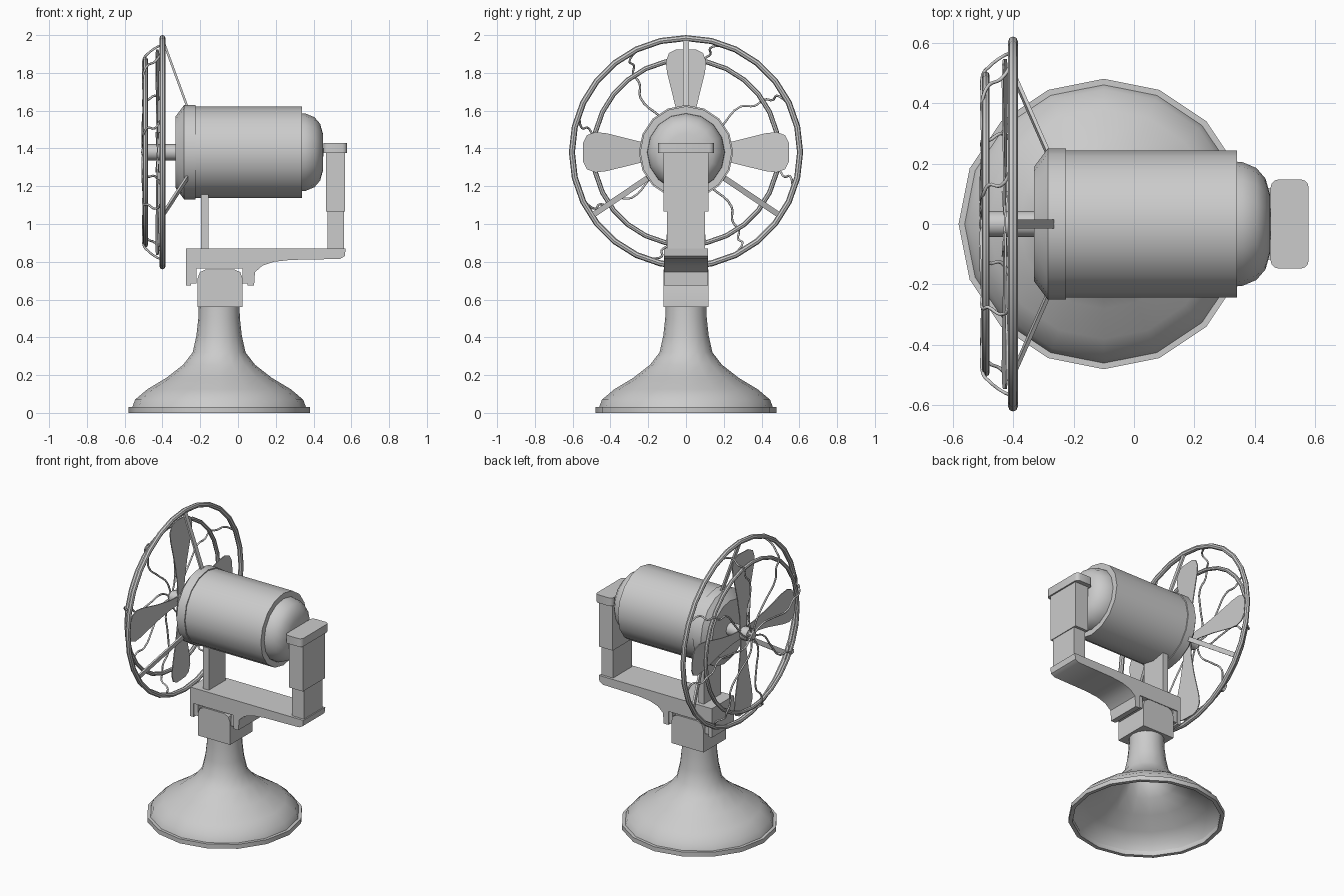
import bpy, bmesh
from math import pi, sin, cos, radians
from mathutils import Vector, Matrix

if "Cube" in bpy.data.objects:
    bpy.data.objects.remove(bpy.data.objects["Cube"])

AXIS_Z = 1.38          # height of the motor axis
BASE_X = -0.1          # centre of the pedestal


def finish(name, bm, smooth=None):
    bmesh.ops.remove_doubles(bm, verts=bm.verts, dist=1e-5)
    bmesh.ops.recalc_face_normals(bm, faces=bm.faces)
    me = bpy.data.meshes.new(name)
    bm.to_mesh(me)
    bm.free()
    ob = bpy.data.objects.new(name, me)
    bpy.context.collection.objects.link(ob)
    if smooth:
        bpy.ops.object.select_all(action='DESELECT')
        ob.select_set(True)
        bpy.context.view_layer.objects.active = ob
        bpy.ops.object.shade_smooth_by_angle(angle=radians(smooth))
    return ob


def lathe(name, profile, steps=16, along_x=False):
    """Profile is (radius, height); along_x turns it about the motor axis."""
    bm = bmesh.new()
    vs = [bm.verts.new((r, 0, h)) for r, h in profile]
    es = [bm.edges.new(p) for p in zip(vs, vs[1:])]
    bmesh.ops.spin(bm, geom=vs + es, cent=(0, 0, 0), axis=(0, 0, 1),
                   angle=2 * pi, steps=steps)
    if along_x:
        m = Matrix.Translation((0, 0, AXIS_Z)) @ Matrix.Rotation(pi / 2, 4, 'Y')
    else:
        m = Matrix.Translation((BASE_X, 0, 0))
    bmesh.ops.transform(bm, matrix=m, verts=bm.verts)
    return finish(name, bm, 35)


def prism(name, pts, half_depth):
    """Extrude an (x, z) outline along y."""
    bm = bmesh.new()
    f = bm.faces.new([bm.verts.new((x, -half_depth, z)) for x, z in pts])
    ext = bmesh.ops.extrude_face_region(bm, geom=[f])
    vs = [v for v in ext['geom'] if isinstance(v, bmesh.types.BMVert)]
    bmesh.ops.translate(bm, vec=(0, 2 * half_depth, 0), verts=vs)
    return finish(name, bm, 35)


def box(name, x0, x1, half_y, z0, z1, round_r=0):
    bm = bmesh.new()
    bmesh.ops.create_cube(bm, size=1)
    bmesh.ops.scale(bm, vec=(x1 - x0, 2 * half_y, z1 - z0), verts=bm.verts)
    bmesh.ops.translate(bm, vec=((x0 + x1) / 2, 0, (z0 + z1) / 2), verts=bm.verts)
    if round_r:
        es = [e for e in bm.edges
              if abs(e.verts[0].co.z - e.verts[1].co.z) > 1e-4]
        bmesh.ops.bevel(bm, geom=es, offset=round_r, segments=3,
                        profile=0.5, affect='EDGES')
    return finish(name, bm, 35)


def polar(x, r, deg):
    a = radians(deg)
    return Vector((x, r * cos(a), AXIS_Z + r * sin(a)))


def torus(name, x, major, minor, steps, sides=8):
    prof = [(major + minor * cos(2 * pi * i / sides),
             x + minor * sin(2 * pi * i / sides)) for i in range(sides)]
    return lathe(name, prof + prof[:1], steps, True)


# Pedestal: hollow trumpet-shaped base with a thin foot rim
lathe("pedestal_base", [(0.455, 0.03), (0.455, 0), (0.48, 0), (0.48, 0.03),
                        (0.46, 0.03), (0.445, 0.07), (0.38, 0.125), (0.28, 0.185),
                        (0.19, 0.255), (0.14, 0.32), (0.12, 0.41), (0.11, 0.5),
                        (0.108, 0.57)])

# Neck block with rounded upper corners
prism("neck_block", [(-0.215, 0.56), (0.025, 0.56), (0.025, 0.71), (0.012, 0.745),
                     (-0.02, 0.76), (-0.17, 0.76), (-0.202, 0.745),
                     (-0.215, 0.71)], 0.12)

# Cradle arm: flat plate, deep hub and a slot for the neck
prism("cradle_arm", [(-0.275, 0.87), (0.57, 0.87), (0.565, 0.83), (0.54, 0.815),
                     (0.28, 0.81), (0.19, 0.80), (0.13, 0.78), (0.09, 0.745),
                     (0.085, 0.674), (0.05, 0.674), (0.05, 0.765), (-0.25, 0.765),
                     (-0.25, 0.674), (-0.275, 0.674)], 0.117)

# Clips hanging either side of the neck
for name, x in (("neck_clip_left", -0.25), ("neck_clip_right", 0.025)):
    box(name, x, x + 0.03, 0.11, 0.685, 0.77)

# Posts carrying the motor
box("front_post", -0.197, -0.155, 0.09, 0.86, 1.17)
box("rear_post_lower", 0.475, 0.562, 0.1, 0.86, 1.08)
box("rear_post_upper", 0.465, 0.567, 0.118, 1.065, 1.38)
box("rear_post_cap", 0.452, 0.577, 0.147, 1.375, 1.43, 0.025)

# Motor housing, domed rear, shaft and hub
lathe("motor_housing", [(0, -0.33), (0.19, -0.33), (0.25, -0.285), (0.25, -0.225),
                        (0.243, -0.225), (0.243, 0.34), (0, 0.34)], 16, True)
lathe("motor_dome", [(0.207, 0.33), (0.204, 0.36), (0.185, 0.405), (0.15, 0.435),
                     (0.1, 0.449), (0, 0.452)], 16, True)
lathe("shaft", [(0.043, -0.32), (0.043, -0.48), (0, -0.48)], 12, True)
lathe("guard_boss", [(0, -0.513), (0.025, -0.508), (0.04, -0.49),
                     (0.035, -0.475), (0, -0.47)], 12, True)

# Guard rings
torus("guard_outer_ring", -0.4, 0.604, 0.016, 28)
torus("guard_inner_ring", -0.49, 0.491, 0.013, 28)

# Fan blades: four slightly pitched paddles
half = [(0.03, 0.03), (0.12, 0.035), (0.25, 0.058), (0.42, 0.1),
        (0.48, 0.107), (0.525, 0.09), (0.545, 0.05)]
outline = half + [(r, -w) for r, w in reversed(half)]
for i in range(4):
    bm = bmesh.new()
    bm.faces.new([bm.verts.new((-0.43 + 0.07 * w, w, r)) for r, w in outline])
    ext = bmesh.ops.extrude_face_region(bm, geom=bm.faces[:])
    bmesh.ops.translate(bm, vec=(0.006, 0, 0), verts=[
        v for v in ext['geom'] if isinstance(v, bmesh.types.BMVert)])
    m = Matrix.Translation((0, 0, AXIS_Z)) @ Matrix.Rotation(i * pi / 2, 4, 'X')
    bmesh.ops.transform(bm, matrix=m, verts=bm.verts)
    finish(f"fan_blade_{i + 1}", bm)

# Flat struts from the motor flange to the outer ring
for i, deg in enumerate((90, 214, 326)):
    a, b = polar(-0.27, 0.245, deg), polar(-0.4, 0.6, deg)
    side = Vector((0, -sin(radians(deg)), cos(radians(deg)))) * 0.015
    thick = (b - a).cross(side).normalized() * 0.006
    bm = bmesh.new()
    bmesh.ops.create_cube(bm, size=2)
    for v in bm.verts:
        x, y, z = v.co
        v.co = (a + b) / 2 + (b - a) / 2 * x + side * y + thick * z
    finish(f"guard_strut_{i + 1}", bm)

# Wavy guard wires: (radius, sweep in degrees, x), repeated eight times
WIRE = [(0.02, 0, -0.495), (0.1, -8, -0.505), (0.235, 10, -0.5), (0.375, 14, -0.5),
        (0.44, 8, -0.502), (0.5, 8, -0.5), (0.535, 5, -0.48), (0.565, 6, -0.44),
        (0.6, 0, -0.4)]
curve = bpy.data.curves.new("guard_wires", 'CURVE')
curve.dimensions = '3D'
curve.bevel_depth = 0.006
curve.bevel_resolution = 1
curve.resolution_u = 4
for i in range(8):
    sp = curve.splines.new('BEZIER')
    sp.bezier_points.add(len(WIRE) - 1)
    for p, (r, d, x) in zip(sp.bezier_points, WIRE):
        p.co = polar(x, r, 26 + 45 * i + d)
        p.handle_left_type = p.handle_right_type = 'AUTO'
bpy.context.collection.objects.link(bpy.data.objects.new("guard_wires", curve))
